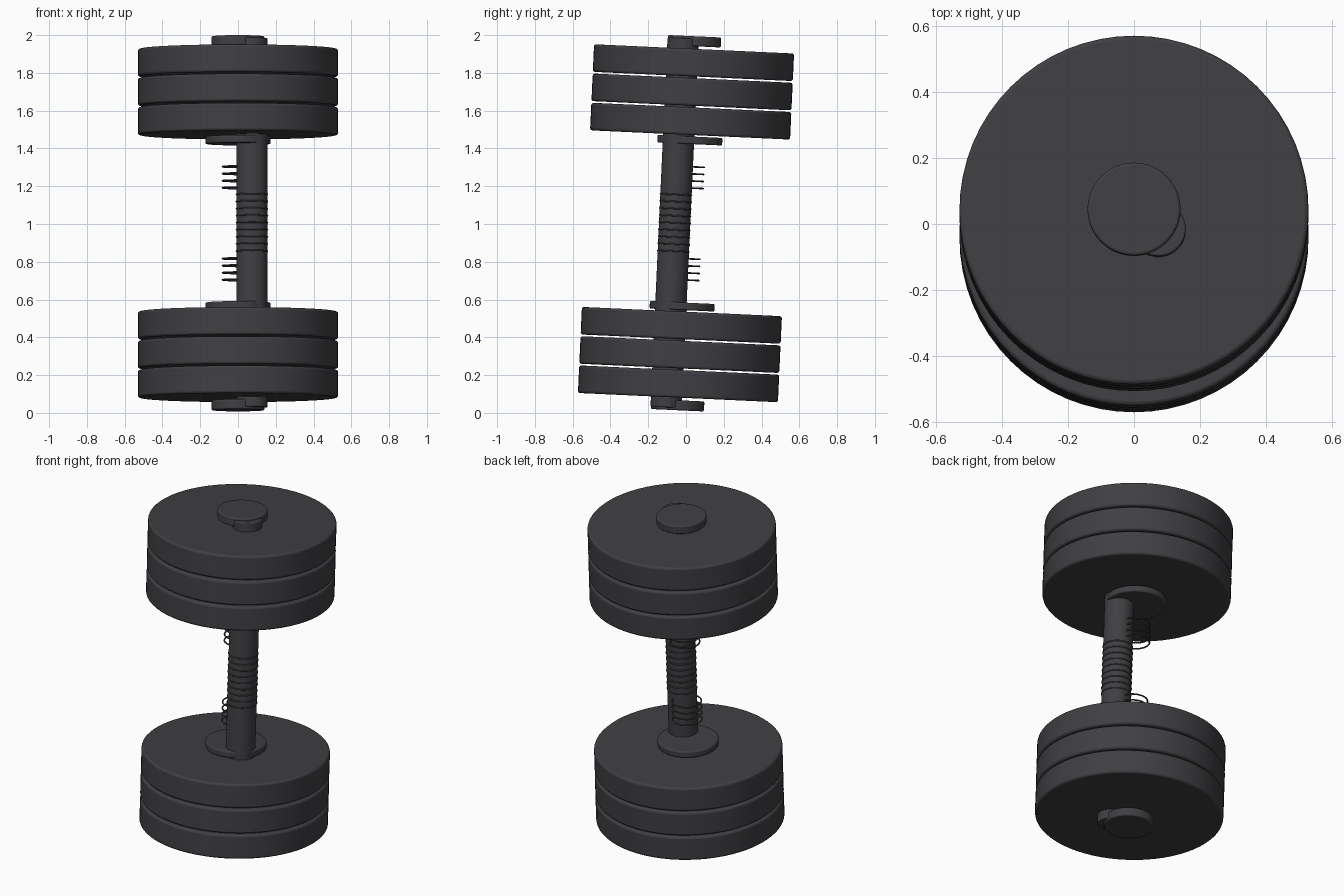
import bpy
import math
from mathutils import Matrix, Vector

cube = bpy.data.objects.get("Cube")
if cube:
    bpy.data.objects.remove(cube, do_unlink=True)

# Single dark rubber colour
COLOR = (0.05, 0.049, 0.055, 1.0)
mat = bpy.data.materials.new("dark_charcoal")
mat.use_nodes = True
mat.diffuse_color = COLOR
bsdf = mat.node_tree.nodes["Principled BSDF"]
bsdf.inputs["Base Color"].default_value = COLOR
bsdf.inputs["Roughness"].default_value = 0.6

# The whole dumbbell leans slightly towards +y
TILT = math.radians(-2.65)
FRAME = Matrix.Translation((0, 0, 1.004)) @ Matrix.Rotation(TILT, 4, 'X')
GRIP = (0.074, -0.06)          # grip bar sits off the plates' axis
GRIP_RADIUS = 0.083


def finish(name):
    obj = bpy.context.object
    obj.name = name
    obj.data.materials.append(mat)
    return obj


def disc(name, radius, z_low, z_high, bevel, center=(0, 0), sides=64):
    """Bevelled cylinder between two heights along the leaning axis."""
    where = FRAME @ Vector((center[0], center[1], (z_low + z_high) / 2))
    bpy.ops.mesh.primitive_cylinder_add(
        vertices=sides, radius=radius, depth=z_high - z_low,
        location=where, rotation=(TILT, 0, 0))
    obj = finish(name)
    bpy.ops.object.shade_smooth_by_angle(angle=math.radians(40))
    mod = obj.modifiers.new("rounded_edge", 'BEVEL')
    mod.width = bevel
    mod.segments = 3
    mod.limit_method = 'ANGLE'
    mod.angle_limit = math.radians(40)
    return obj


def ring(name, center, z):
    """Thin wire ring around the leaning axis."""
    bpy.ops.mesh.primitive_torus_add(
        major_radius=0.082, minor_radius=0.0045,
        major_segments=48, minor_segments=8,
        location=FRAME @ Vector((center[0], center[1], z)),
        rotation=(TILT, 0, 0))
    finish(name)
    bpy.ops.object.shade_smooth()


# Grip bar running through everything
disc("grip_bar", GRIP_RADIUS, -0.978, 0.978, 0.006, GRIP, 48)

# Plates, collars and end caps, mirrored top and bottom
PLATE, PITCH, INNER = 0.146, 0.155, 0.468
for side, sign in (("upper", 1), ("lower", -1)):
    def pair(name, radius, near, far, bevel):
        low, high = sorted((sign * near, sign * far))
        disc(f"{side}_{name}", radius, low, high, bevel)

    for i in range(3):
        start = INNER + i * PITCH
        pair(f"weight_plate_{i + 1}", 0.53, start, start + PLATE, 0.012)
    pair("collar", 0.172, 0.42, 0.46, 0.008)
    pair("end_cap", 0.141, 0.938, 0.991, 0.008)

# Seventeen evenly spaced rings: the middle nine hug the bar,
# the outer four at each end hang on the plates' axis
for i in range(-8, 9):
    on_grip = abs(i) <= 4
    ring("grip_ring" if on_grip else "loose_ring",
         GRIP if on_grip else (0, 0), i * 0.0375)
